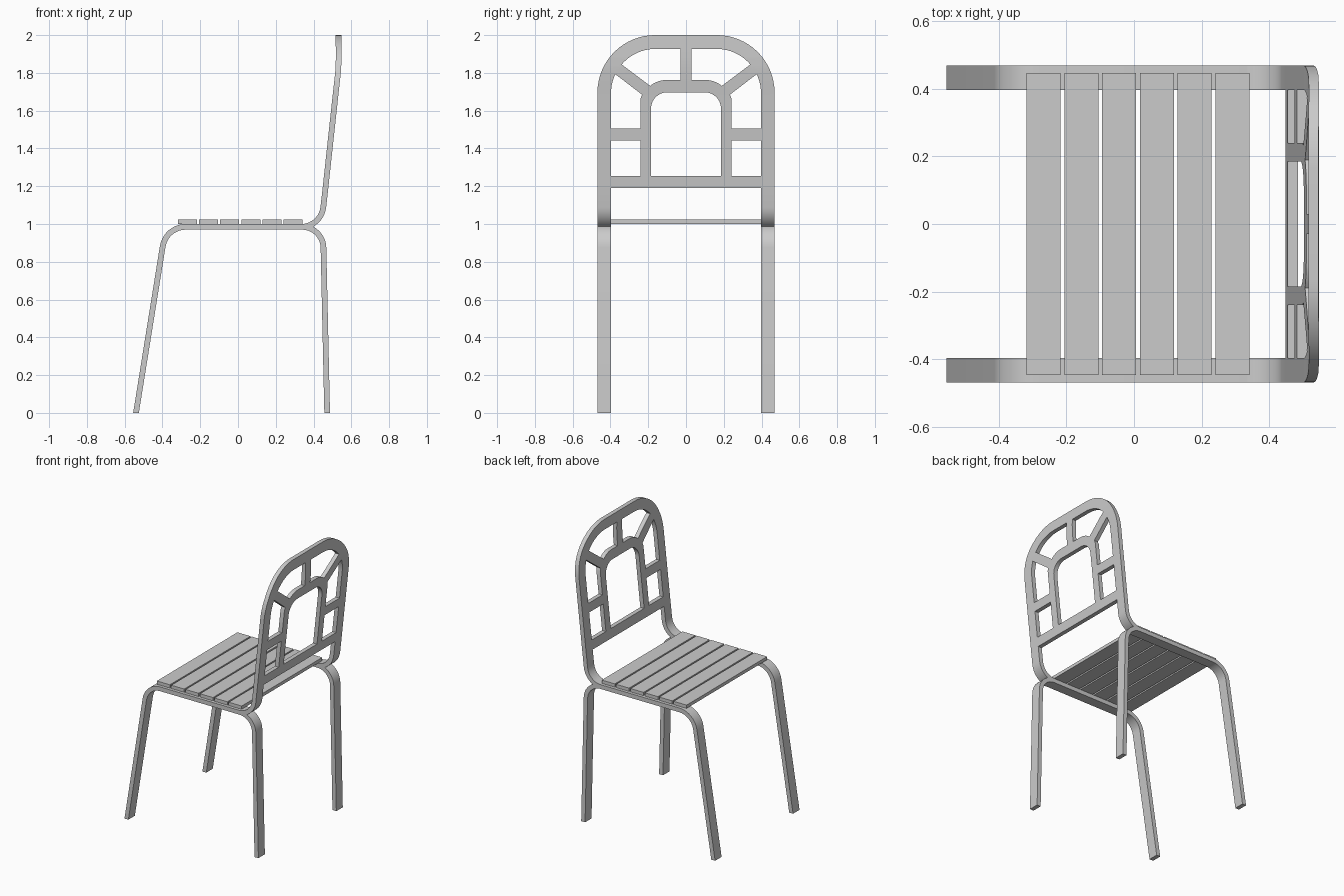
import bpy, bmesh
from math import cos, sin, radians
from mathutils import Vector

if "Cube" in bpy.data.objects:
    bpy.data.objects.remove(bpy.data.objects["Cube"])

T = 0.03                    # bar thickness
Y0, Y1 = 0.397, 0.469       # inner and outer edge of the side frames


def finish(name, bm):
    bmesh.ops.recalc_face_normals(bm, faces=bm.faces)
    me = bpy.data.meshes.new(name)
    bm.to_mesh(me)
    bm.free()
    ob = bpy.data.objects.new(name, me)
    bpy.context.collection.objects.link(ob)
    bpy.ops.object.select_all(action='DESELECT')
    ob.select_set(True)
    bpy.context.view_layer.objects.active = ob
    bpy.ops.object.shade_smooth_by_angle(angle=radians(30))
    return ob


def rounded(points, cuts, n=10):
    """Polyline whose inner corners are replaced by circular arcs."""
    p = [Vector(q) for q in points]
    out = [p[0]]
    for i, cut in enumerate(cuts, 1):
        u, v = (p[i - 1] - p[i]).normalized(), (p[i + 1] - p[i]).normalized()
        centre = p[i] + (u + v).normalized() * cut / cos(u.angle(v) / 2)
        a, b = p[i] + u * cut - centre, p[i] + v * cut - centre
        r = a.length
        a, b = a.normalized(), b.normalized()
        w = a.angle(b)
        out += [centre + (a * sin(w * (1 - k / n)) + b * sin(w * k / n)) * r / sin(w)
                for k in range(n + 1)]
    return out + [p[-1]]


def ribbon(name, path, ya, yb):
    """Flat bar following a side-view path; upright ends are cut level."""
    bm = bmesh.new()
    rings = []
    last = len(path) - 1
    for i, p in enumerate(path):
        t = (path[min(i + 1, last)] - path[max(i - 1, 0)]).normalized()
        n = Vector((-t.y, t.x)) * T / 2
        if i in (0, last) and abs(t.y) > 0.5:
            n = Vector((-T / 2 if t.y > 0 else T / 2, 0))
        a, b = p + n, p - n
        rings.append([bm.verts.new(c) for c in (
            (a.x, ya, a.y), (a.x, yb, a.y), (b.x, yb, b.y), (b.x, ya, b.y))])
    for r, s in zip(rings, rings[1:]):
        for k in range(4):
            bm.faces.new((r[k], r[(k + 1) % 4], s[(k + 1) % 4], s[k]))
    bm.faces.new(rings[0])
    bm.faces.new(rings[-1])
    return finish(name, bm)


# Side frames: legs with seat rail, and the curved lower part of the back
leg_path = rounded([(-0.54, 0), (-0.382, 0.985), (0.45, 0.985), (0.472, 0)],
                   [0.105, 0.11])
post_path = rounded([(0.33, 0.985), (0.44, 0.985), (0.463, 1.19)], [0.105])
for side, s in (("left", 1), ("right", -1)):
    ribbon("leg_frame_" + side, leg_path, s * Y0, s * Y1)
    ribbon("back_post_" + side, post_path, s * Y0, s * Y1)

# Seat slats
for i in range(6):
    x = -0.318 + i * 0.1118
    bm = bmesh.new()
    bmesh.ops.create_cube(bm, size=1)
    bmesh.ops.scale(bm, vec=(0.101, 0.895, 0.023), verts=bm.verts)
    bmesh.ops.translate(bm, vec=(x + 0.0505, 0, 1.0115), verts=bm.verts)
    finish(f"seat_slat_{i + 1}", bm)


# Backrest: flat arched panel with window openings, then bent to the lean
def arc(cy, cz, r, a0, a1, n=10):
    return [(cy + r * cos(radians(a0 + (a1 - a0) * k / n)),
             cz + r * sin(radians(a0 + (a1 - a0) * k / n))) for k in range(n + 1)]


def flip(pts):
    return [(-y, z) for y, z in reversed(pts)]


outer = [(Y1, 1.19)] + arc(0.164, 1.695, 0.305, 0, 90, 16)
middle = [(0.185, 1.255)] + arc(0.1, 1.612, 0.085, 0, 90)
loops = [outer + flip(outer), middle + flip(middle)]
low = [(0.24, 1.255), (Y0, 1.255), (Y0, 1.443), (0.24, 1.443)]
side = ([(0.24, 1.505), (Y0, 1.505)] + arc(0.162, 1.692, 0.235, 0, 25.5)
        + [(0.233, 1.685), (0.24, 1.665)])
top = ([(0.03, 1.763), (0.03, 1.927)] + arc(0.162, 1.692, 0.235, 90, 40.5)
       + arc(0.1, 1.62, 0.143, 51, 90, 6))
for h in (low, side, top):
    loops += [h, flip(h)]

cu = bpy.data.curves.new("backrest_outline", 'CURVE')
cu.dimensions = '2D'
cu.fill_mode = 'BOTH'
cu.extrude = T / 2
for pts in loops:
    sp = cu.splines.new('POLY')
    sp.points.add(len(pts) - 1)
    for q, (y, z) in zip(sp.points, pts):
        q.co = (y, z, 0, 1)
    sp.use_cyclic_u = True
tmp = bpy.data.objects.new("backrest_outline", cu)
bpy.context.collection.objects.link(tmp)
bpy.context.view_layer.update()
flat = bpy.data.meshes.new_from_object(
    tmp.evaluated_get(bpy.context.evaluated_depsgraph_get()))
bpy.data.objects.remove(tmp)

lean = [(1.19, 0.463), (1.68, 0.516), (1.76, 0.525), (1.82, 0.531),
        (1.88, 0.533), (2.0, 0.532)]


def lean_x(z):
    for (z0, x0), (z1, x1) in zip(lean, lean[1:]):
        if z <= z1 + 1e-4:
            return x0 + (x1 - x0) * (z - z0) / (z1 - z0)
    return lean[-1][1]


bm = bmesh.new()
bm.from_mesh(flat)
bpy.data.meshes.remove(flat)
bmesh.ops.remove_doubles(bm, verts=bm.verts, dist=1e-5)
for z, _ in lean[1:-1]:
    bmesh.ops.bisect_plane(bm, geom=bm.verts[:] + bm.edges[:] + bm.faces[:],
                           plane_co=(0, z, 0), plane_no=(0, 1, 0))
for v in bm.verts:
    y, z, t = v.co
    v.co = (lean_x(z) + t, y, z)
finish("backrest", bm)
